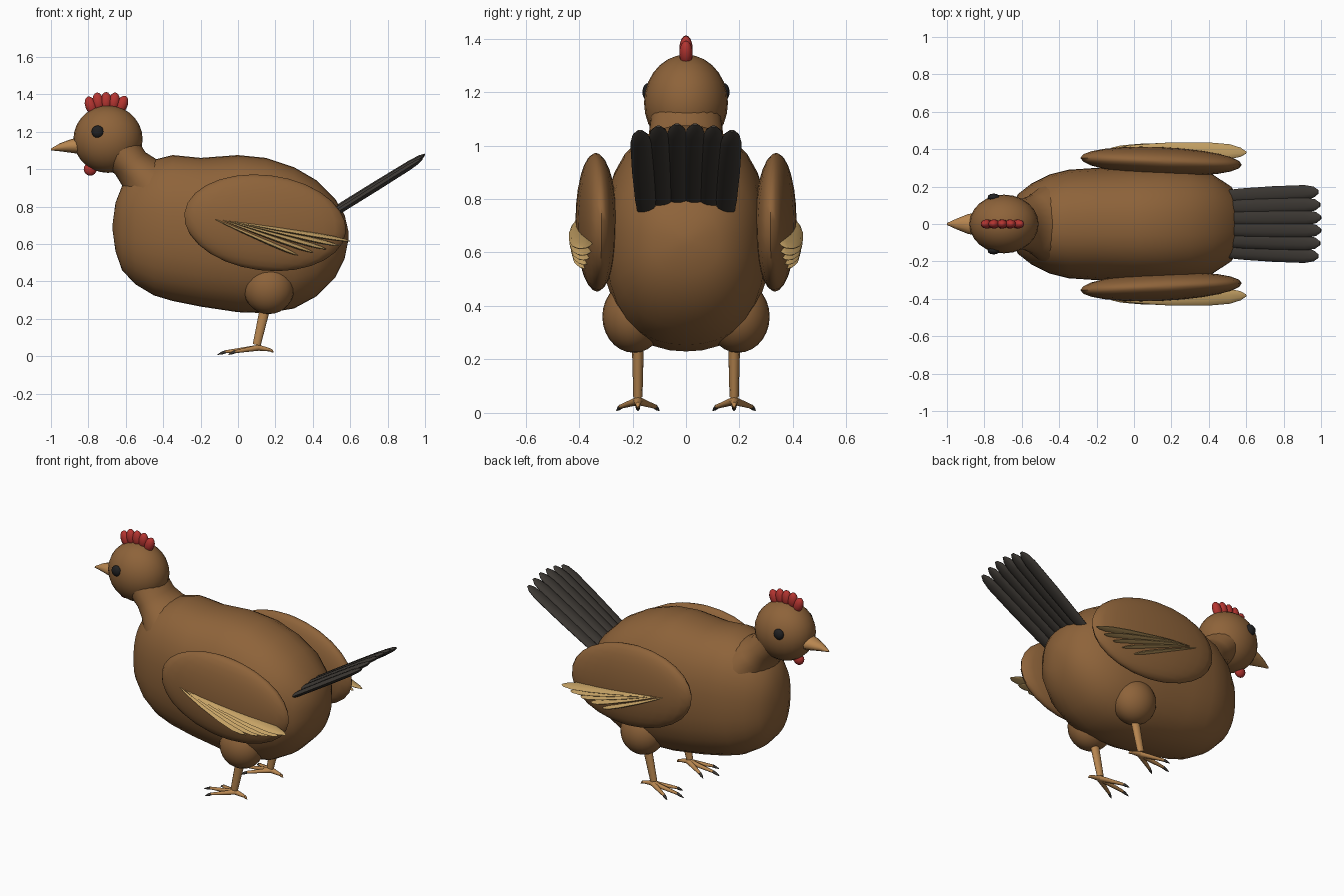
import bpy, bmesh, math
from mathutils import Vector, Matrix

if "Cube" in bpy.data.objects:
    bpy.data.objects.remove(bpy.data.objects["Cube"])


def material(name, rgb):
    m = bpy.data.materials.new(name)
    m.diffuse_color = (*rgb, 1)
    m.use_nodes = True
    m.node_tree.nodes["Principled BSDF"].inputs["Base Color"].default_value = m.diffuse_color
    return m


BROWN = material("brown plumage", (0.27, 0.125, 0.042))
RED = material("red comb", (0.46, 0.035, 0.03))
DARK = material("charcoal feathers", (0.045, 0.039, 0.033))
TAN = material("tan feathers", (0.56, 0.36, 0.13))
HORN = material("orange horn", (0.48, 0.24, 0.08))
BLACK = material("eye black", (0.015, 0.015, 0.016))


def finish(name, bm, mat, angle=60):
    bmesh.ops.recalc_face_normals(bm, faces=bm.faces)
    me = bpy.data.meshes.new(name)
    bm.to_mesh(me)
    bm.free()
    me.materials.append(mat)
    ob = bpy.data.objects.new(name, me)
    bpy.context.collection.objects.link(ob)
    bpy.ops.object.select_all(action='DESELECT')
    bpy.context.view_layer.objects.active = ob
    ob.select_set(True)
    bpy.ops.object.shade_smooth_by_angle(angle=math.radians(angle))
    return ob


def ellipsoid(name, loc, radii, mat, rot=None, seg=24, rings=14):
    bm = bmesh.new()
    bmesh.ops.create_uvsphere(bm, u_segments=seg, v_segments=rings, radius=1)
    m = Matrix.Translation(loc) @ (rot or Matrix()) @ Matrix.Diagonal((*radii, 1))
    bmesh.ops.transform(bm, matrix=m, verts=bm.verts)
    return finish(name, bm, mat)


def loft(name, rings, mat, seg=12, power=2.0):
    """Skin a row of superellipse rings given as (centre, half axis, half axis)."""
    bm = bmesh.new()
    rows = []
    for c, u, v in rings:
        row = []
        for i in range(seg):
            a = 2 * math.pi * i / seg
            ca, sa = math.cos(a), math.sin(a)
            k = (abs(ca) ** power + abs(sa) ** power) ** (-1 / power)
            row.append(bm.verts.new(Vector(c) + Vector(u) * ca * k + Vector(v) * sa * k))
        rows.append(row)
    for a, b in zip(rows, rows[1:]):
        for i in range(seg):
            j = (i + 1) % seg
            bm.faces.new((a[i], a[j], b[j], b[i]))
    bm.faces.new(rows[0])
    bm.faces.new(rows[-1])
    return finish(name, bm, mat)


def strip(name, p0, p1, side, width, thick, profile, mat, seg=10):
    """Tapered limb or feather from p0 to p1; profile holds (position, scale)."""
    p0, p1 = Vector(p0), Vector(p1)
    d = (p1 - p0).normalized()
    side = Vector(side)
    side = (side - d * side.dot(d)).normalized()
    up = d.cross(side)
    return loft(name, [(p0.lerp(p1, t), side * width * s, up * thick * s)
                       for t, s in profile], mat, seg)


# Body: stations of x, bottom, top, half width
stations = [(-0.67, 0.67, 0.71, 0.02), (-0.655, 0.56, 0.82, 0.09), (-0.62, 0.46, 0.91, 0.16),
            (-0.55, 0.385, 0.99, 0.215), (-0.45, 0.325, 1.05, 0.265), (-0.35, 0.295, 1.075, 0.29),
            (-0.2, 0.265, 1.06, 0.3), (0, 0.235, 1.075, 0.308), (0.15, 0.23, 1.06, 0.31),
            (0.3, 0.255, 1.01, 0.297), (0.42, 0.32, 0.94, 0.265), (0.52, 0.42, 0.84, 0.2),
            (0.57, 0.52, 0.755, 0.125), (0.59, 0.62, 0.67, 0.03)]
loft("body", [((x, 0, (b + t) / 2), (0, w, 0), (0, 0, (t - b) / 2))
              for x, b, t, w in stations], BROWN, 32, 2.35)

# Neck: tilted rings of x, z, half depth, half width
loft("neck", [((x, 0, z), (0, w, 0), (0.8 * r, 0, 0.6 * r)) for x, z, r, w in
              [(-0.66, 1.13, 0.12, 0.13), (-0.575, 1.03, 0.1, 0.14),
               (-0.53, 0.985, 0.115, 0.16), (-0.49, 0.95, 0.14, 0.19),
               (-0.4, 0.82, 0.2, 0.25)]], BROWN, 24)

# Head, beak, wattle and comb
ellipsoid("head", (-0.695, 0, 1.16), (0.185, 0.157, 0.18), BROWN)
loft("beak", [((x, 0, z), (0, w, 0), (0, 0, h)) for x, z, w, h in
              [(-0.84, 1.125, 0.062, 0.045), (-0.89, 1.124, 0.052, 0.037),
               (-0.95, 1.117, 0.028, 0.022), (-1.0, 1.105, 0.005, 0.005)]], HORN, 12)
ellipsoid("wattle", (-0.79, 0, 1.0), (0.035, 0.025, 0.035), RED, seg=12, rings=8)
for i, (x, z, lean) in enumerate([(-0.787, 1.34, -20), (-0.748, 1.36, -8), (-0.705, 1.362, 0),
                                  (-0.662, 1.36, 8), (-0.62, 1.345, 22)]):
    ellipsoid(f"comb_lobe_{i}", (x, 0, z), (0.03, 0.025, 0.05), RED,
              Matrix.Rotation(math.radians(lean), 4, 'Y'), 12, 8)

# Tail: a fan of six overlapping feathers
tail_profile = [(0, 0.8), (0.15, 0.92), (0.5, 1), (0.85, 0.95), (0.95, 0.7), (1, 0.25)]
for i in range(6):
    f = (i - 2.5) / 2.5
    drop = 0.025 * f * f
    strip(f"tail_feather_{i}", (0.5, 0.148 * f, 0.775 - drop),
          (1 - 0.015 * f * f, 0.172 * f, 1.08 - drop), (0, 1, 0),
          0.042, 0.018, tail_profile, DARK)

wing_profile = [(0, 0.1), (0.12, 0.45), (0.35, 0.8), (0.65, 1), (0.85, 0.9), (0.95, 0.55), (1, 0.12)]
toe_profile = [(0, 1), (0.5, 0.75), (1, 0.5)]
claw_profile = [(0, 1), (0.5, 0.8), (1, 0.15)]

for s, tag in ((-1, "right"), (1, "left")):
    ellipsoid(f"eye_{tag}", (-0.75, s * 0.143, 1.2), (0.033, 0.02, 0.033), BLACK, seg=12, rings=8)

    # Wing with a fan of flight feathers
    tilt = Matrix.Rotation(math.radians(-2.5 * s), 4, 'Z') @ Matrix.Rotation(math.radians(7), 4, 'Y')
    ellipsoid(f"wing_{tag}", (0.145, s * 0.335, 0.713), (0.435, 0.076, 0.255), BROWN, tilt)
    for i, (x0, x1, z1) in enumerate([(0.0, 0.6, 0.615), (-0.02, 0.54, 0.59), (-0.05, 0.47, 0.572),
                                      (-0.08, 0.4, 0.555), (-0.12, 0.32, 0.54)]):
        strip(f"wing_feather_{tag}_{i}", (x0, s * (0.412 - 0.002 * i), 0.715 + 0.004 * i),
              (x1, s * (0.382 - 0.002 * i), z1), (0, 1, -0.15 * s),
              0.045, 0.012, wing_profile, TAN)

    # Leg and foot
    ellipsoid(f"thigh_{tag}", (0.165, s * 0.195, 0.36), (0.135, 0.118, 0.135), BROWN)
    strip(f"leg_{tag}", (0.15, s * 0.18, 0.28), (0.1, s * 0.18, 0.06), (0, 1, 0),
          0.023, 0.03, [(0, 1), (0.6, 0.85), (1, 0.75)], HORN)
    ankle = Vector((0.11, s * 0.18, 0.045))
    for i, (x, dy) in enumerate([(-0.05, -0.08), (-0.11, 0.0), (-0.05, 0.08), (0.19, 0.0)]):
        tip = Vector((x, s * 0.18 + dy, 0.008 if i < 3 else 0.02))
        joint = ankle.lerp(tip, 0.8)
        joint.z += 0.008
        strip(f"toe_{tag}_{i}", ankle, joint, (0, 1, 0.01) if x else (1, 0, 0),
              0.018, 0.016, toe_profile, HORN, 8)
        strip(f"claw_{tag}_{i}", joint, tip, (0, 1, 0.01), 0.009, 0.009,
              claw_profile, DARK if i < 3 else HORN, 8)
